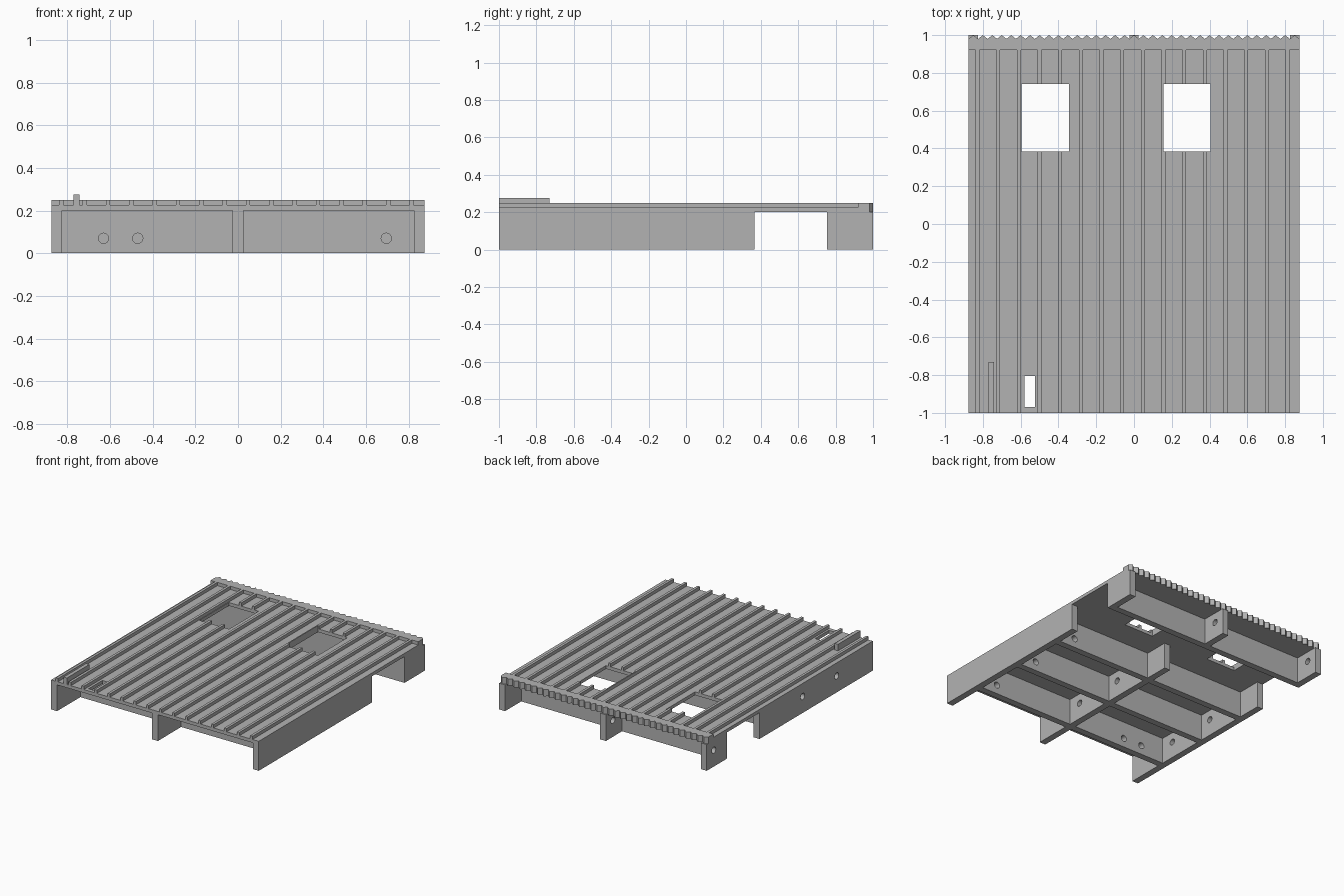
import bpy, bmesh, math
from mathutils import Matrix, Vector

if "Cube" in bpy.data.objects:
    bpy.data.objects.remove(bpy.data.objects["Cube"], do_unlink=True)

grey = bpy.data.materials.new("plain_grey")
grey.use_nodes = True
colour = (0.45, 0.45, 0.45, 1)
grey.diffuse_color = colour
grey.node_tree.nodes["Principled BSDF"].inputs["Base Color"].default_value = colour

HALF_W, WALL = 0.875, 0.05
UNDER, FLOOR, TOP = 0.2, 0.225, 0.25


def finish(name, bm):
    bmesh.ops.recalc_face_normals(bm, faces=bm.faces[:])
    mesh = bpy.data.meshes.new(name)
    bm.to_mesh(mesh)
    bm.free()
    mesh.materials.append(grey)
    obj = bpy.data.objects.new(name, mesh)
    bpy.context.collection.objects.link(obj)
    return obj


def extrude(name, points, direction):
    """Close a flat outline and push it along a direction."""
    bm = bmesh.new()
    face = bm.faces.new([bm.verts.new(p) for p in points])
    new = bmesh.ops.extrude_face_region(bm, geom=[face])["geom"]
    verts = [v for v in new if isinstance(v, bmesh.types.BMVert)]
    bmesh.ops.translate(bm, verts=verts, vec=Vector(direction))
    return finish(name, bm)


def box(name, x0, x1, y0, y1, z0, z1):
    outline = [(x0, y0, z0), (x1, y0, z0), (x1, y1, z0), (x0, y1, z0)]
    return extrude(name, outline, (0, 0, z1 - z0))


def rod(centre, axis, length):
    bm = bmesh.new()
    bmesh.ops.create_cone(bm, cap_ends=True, segments=24, radius1=0.024,
                          radius2=0.024, depth=length)
    turn = Matrix.Rotation(math.pi / 2, 4, "Y" if axis == "x" else "X")
    bm.transform(Matrix.Translation(centre) @ turn)
    cutter = finish("hole_cutter", bm)
    cutter.hide_render = True
    return cutter


def cut(obj, cutters):
    """Subtract the cutters, then throw them away."""
    bpy.context.view_layer.objects.active = obj
    for cutter in cutters:
        mod = obj.modifiers.new("cut", "BOOLEAN")
        mod.operation, mod.solver, mod.object = "DIFFERENCE", "EXACT", cutter
        bpy.ops.object.modifier_apply(modifier=mod.name)
        bpy.data.objects.remove(cutter, do_unlink=True)


# Ribbed deck: stepped cross-section run from the front to the back bar
profile = [(-HALF_W, UNDER), (-HALF_W, FLOOR)]
for i in range(16):
    x = -0.828 + i * 0.1094
    profile += [(x - 0.01, FLOOR), (x - 0.01, TOP), (x + 0.01, TOP), (x + 0.01, FLOOR)]
profile += [(HALF_W, FLOOR), (HALF_W, UNDER)]
deck = extrude("ribbed_deck", [(x, -1, z) for x, z in profile], (0, 1.92, 0))
openings = [(-0.595, -0.345, 0.385, 0.74), (0.155, 0.405, 0.385, 0.74),
            (-0.58, -0.525, -0.97, -0.805)]
cut(deck, [box("opening_cutter", *o, 0.1, 0.4) for o in openings])

# Back bar with a saw-tooth edge
teeth = 35
step = 2 * HALF_W / teeth
outline = [(-HALF_W, 0.92, UNDER), (HALF_W, 0.92, UNDER)]
for i in range(teeth):
    x = HALF_W - i * step
    outline += [(x, 0.98, UNDER), (x - step / 2, 1, UNDER)]
outline.append((-HALF_W, 0.98, UNDER))
extrude("toothed_back_bar", outline, (0, 0, TOP - UNDER))

# Raised stop strip near the front
box("stop_strip", -0.77, -0.742, -1, -0.73, FLOOR, 0.275)

# Three lengthwise rails, each split by a gap towards the back
rails = {"right": -HALF_W, "middle": -WALL / 2, "left": HALF_W - WALL}
for side, x in rails.items():
    mid = x + WALL / 2
    front = box(side + "_rail_front", x, x + WALL, -1, 0.365, 0, UNDER)
    cut(front, [rod((mid, y, 0.125), "x", 0.2) for y in (-0.565, -0.155)])
    back = box(side + "_rail_back", x, x + WALL, 0.755, 1, 0, UNDER)
    cut(back, [rod((mid, 0.915, 0.125), "x", 0.2)])

# Cross beams between the rails
bays = {"right": (-HALF_W + WALL, -WALL / 2), "left": (WALL / 2, HALF_W - WALL)}
beams = {"front": -0.72, "middle": -0.295, "rear": 0.13, "back": 0.755}
for side, (x0, x1) in bays.items():
    for place, y in beams.items():
        beam = box(f"{side}_{place}_beam", x0, x1, y, y + WALL, 0, UNDER)
        holes = []
        if side == "left" and place != "back":
            holes = [0.695]
        elif side == "right" and place == "front":
            holes = [-0.63, -0.47]
        cut(beam, [rod((x, y + WALL / 2, 0.07), "y", 0.2) for x in holes])
